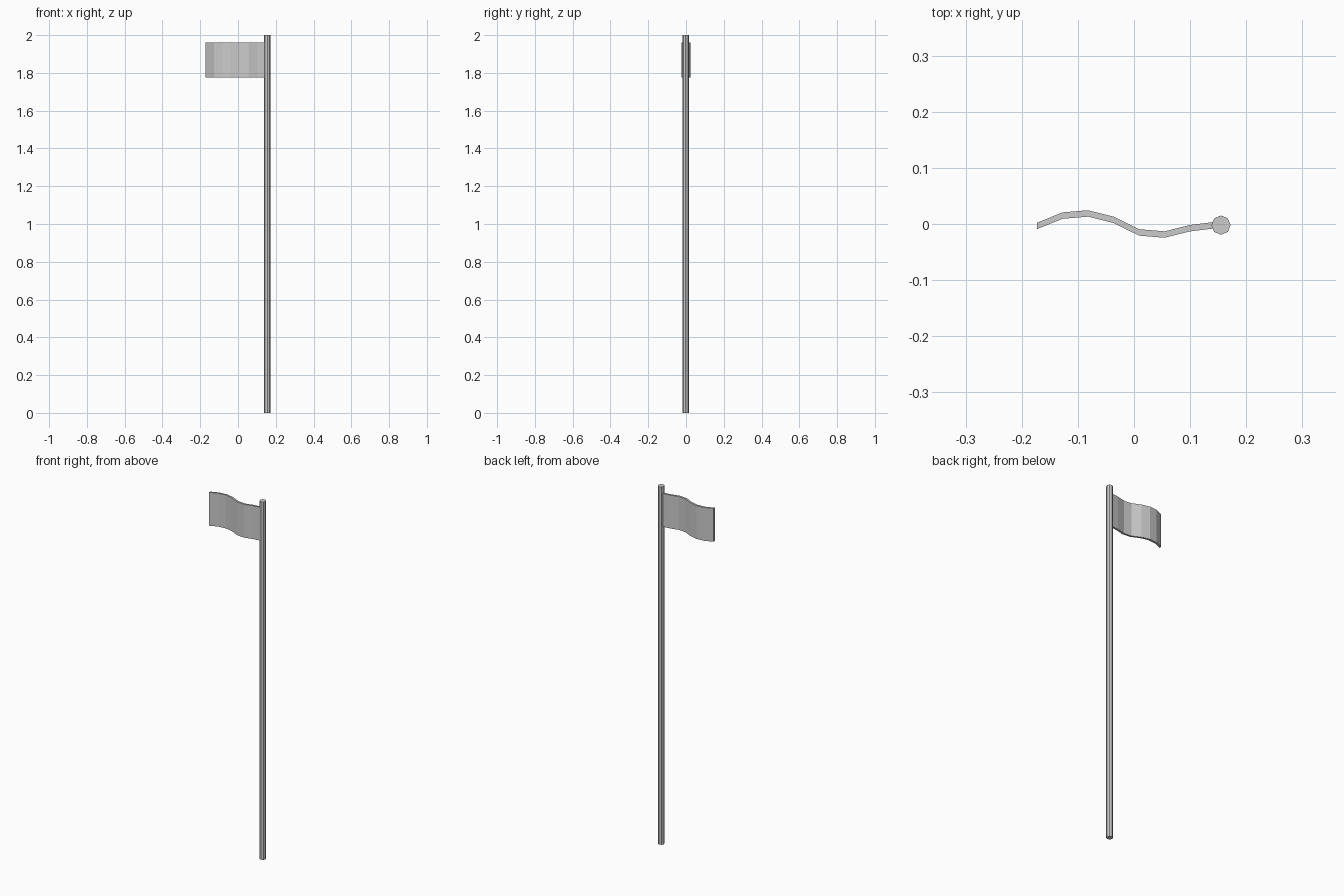
import bpy, bmesh

if "Cube" in bpy.data.objects:
    bpy.data.objects.remove(bpy.data.objects["Cube"])

# Pole: eight-sided, corners on the axes
bpy.ops.mesh.primitive_cylinder_add(vertices=8, radius=0.0172, depth=2.0,
                                    location=(0.155, -0.002, 1.0))
bpy.context.object.name = "pole"

# Flag: wavy centre line seen from above, thickened along y and raised in z
x_start, step, half = -0.173, 0.0455, 0.0057
wave = [-0.0035, 0.015, 0.0188, 0.0075, -0.015, -0.0188, -0.0075, -0.0018]
z_low, z_high = 1.775, 1.961
line = [(x_start + i * step, y) for i, y in enumerate(wave)]
outline = [(x, y - half) for x, y in line] + [(x, y + half) for x, y in reversed(line)]

bm = bmesh.new()
base = bm.faces.new([bm.verts.new((x, y, z_low)) for x, y in outline])
top = bmesh.ops.extrude_face_region(bm, geom=[base], use_keep_orig=True)
bmesh.ops.translate(bm, vec=(0, 0, z_high - z_low),
                    verts=[v for v in top["geom"] if isinstance(v, bmesh.types.BMVert)])
bmesh.ops.recalc_face_normals(bm, faces=bm.faces)
mesh = bpy.data.meshes.new("flag")
bm.to_mesh(mesh)
bm.free()
bpy.context.collection.objects.link(bpy.data.objects.new("flag", mesh))
